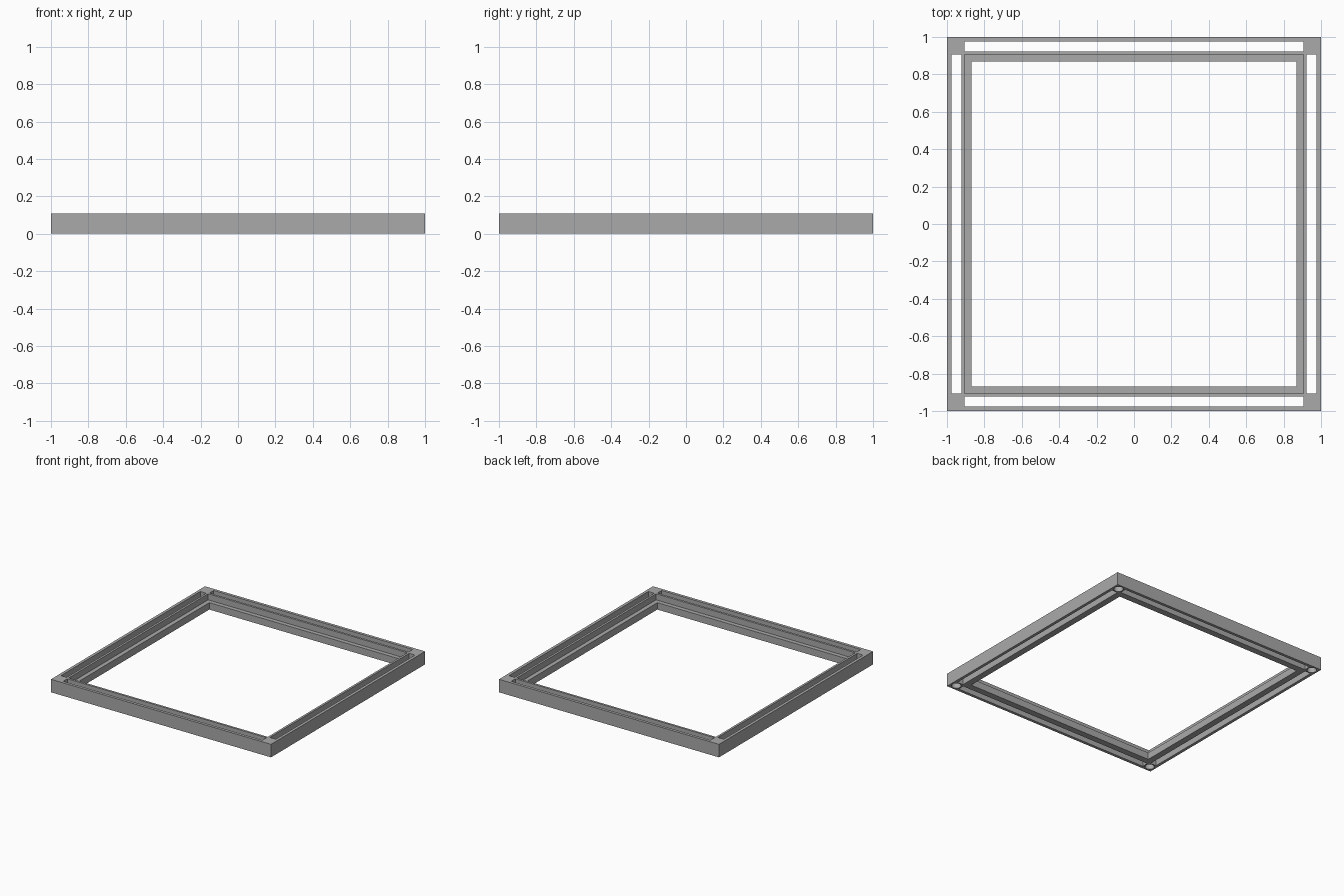
import bpy
import math

cube = bpy.data.objects.get("Cube")
if cube:
    bpy.data.objects.remove(cube, do_unlink=True)

HEIGHT = 0.107
LEDGE_TOP = 0.057
OPENING = 0.87      # half width of the through opening
RECESS = 0.905      # half width of the upper recess, and half length of slots
SLOT_IN, SLOT_OUT = 0.923, 0.976
HOLE_AT, HOLE_R, HOLE_DEPTH = 0.95, 0.036, 0.06

grey = bpy.data.materials.new("plain grey")
grey.use_nodes = True
colour = (0.4, 0.4, 0.4, 1)
grey.diffuse_color = colour
grey.node_tree.nodes["Principled BSDF"].inputs["Base Color"].default_value = colour


def box(name, x0, x1, y0, y1, z0, z1):
    bpy.ops.mesh.primitive_cube_add(
        size=1, location=((x0 + x1) / 2, (y0 + y1) / 2, (z0 + z1) / 2))
    ob = bpy.context.object
    ob.name = name
    ob.scale = (x1 - x0, y1 - y0, z1 - z0)
    bpy.ops.object.transform_apply(location=True, rotation=True, scale=True)
    ob.data.materials.append(grey)
    return ob


def cut(target, cutter):
    cutter.hide_render = True
    mod = target.modifiers.new("cut", 'BOOLEAN')
    mod.operation = 'DIFFERENCE'
    mod.solver = 'EXACT'
    mod.object = cutter
    bpy.context.view_layer.objects.active = target
    bpy.ops.object.modifier_apply(modifier=mod.name)
    bpy.data.objects.remove(cutter, do_unlink=True)


# Square frame
frame = box("square_frame", -1, 1, -1, 1, 0, HEIGHT)

# Central opening with a wider recess above, leaving an inner ledge
cut(frame, box("opening_cutter", -OPENING, OPENING, -OPENING, OPENING, -0.1, 0.3))
cut(frame, box("recess_cutter", -RECESS, RECESS, -RECESS, RECESS, LEDGE_TOP, 0.3))

# Long through slots along all four sides
for side in (-1, 1):
    lo, hi = sorted((side * SLOT_IN, side * SLOT_OUT))
    cut(frame, box("slot_cutter", -RECESS, RECESS, lo, hi, -0.1, 0.3))
    cut(frame, box("slot_cutter", lo, hi, -RECESS, RECESS, -0.1, 0.3))

# Blind round holes under the corners
for sx in (-1, 1):
    for sy in (-1, 1):
        bpy.ops.mesh.primitive_cylinder_add(
            vertices=32, radius=HOLE_R, depth=2 * HOLE_DEPTH,
            location=(sx * HOLE_AT, sy * HOLE_AT, 0))
        hole = bpy.context.object
        hole.data.materials.append(grey)
        cut(frame, hole)

# Smooth hole walls, sharp edges elsewhere
bpy.ops.object.select_all(action='DESELECT')
frame.select_set(True)
bpy.context.view_layer.objects.active = frame
bpy.ops.object.shade_smooth_by_angle(angle=math.radians(30))
